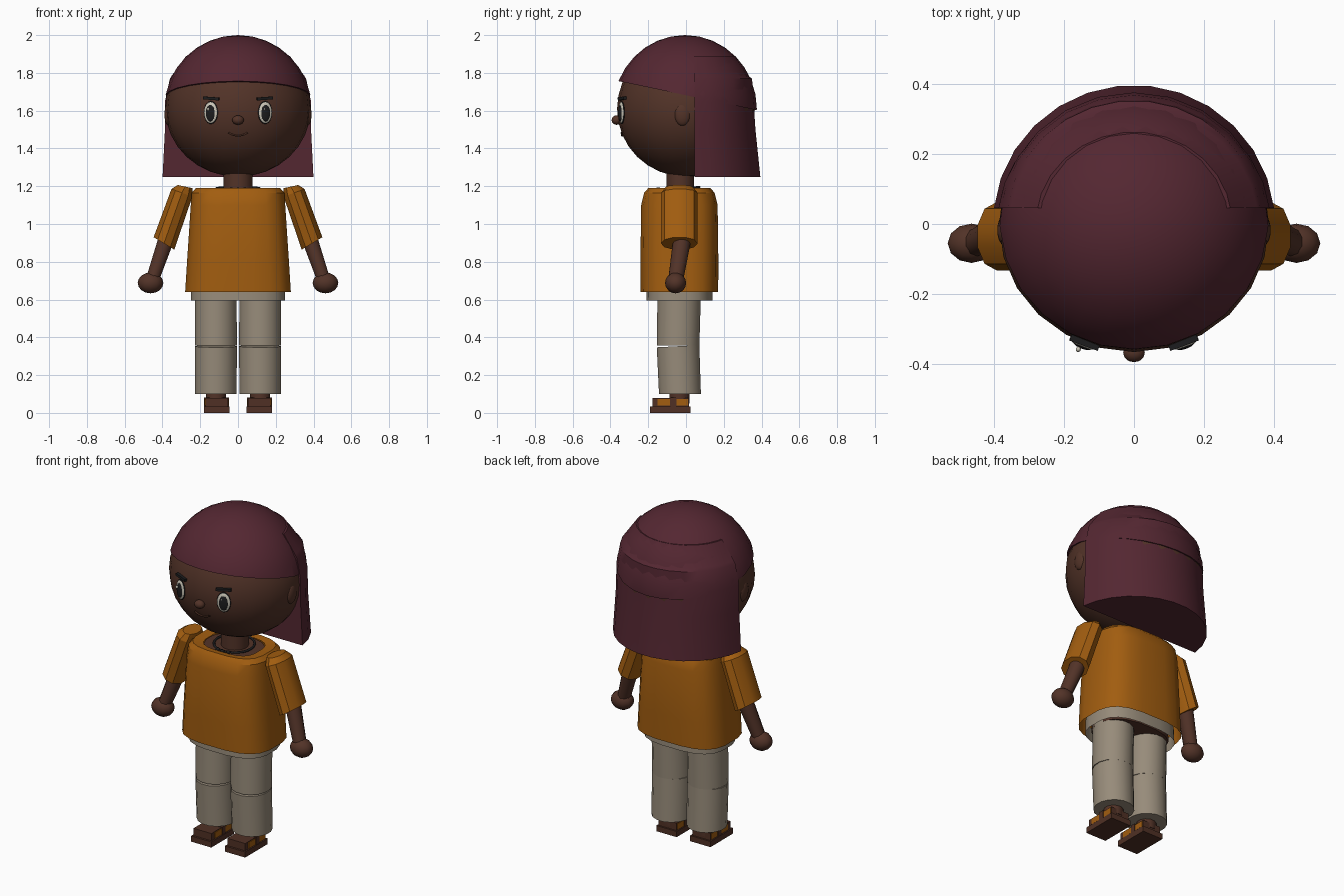
import bpy, bmesh
from math import sin, cos, pi, sqrt, copysign, radians
from mathutils import Vector, Euler

if "Cube" in bpy.data.objects:
    bpy.data.objects.remove(bpy.data.objects["Cube"])


def colour(name, r, g, b):
    m = bpy.data.materials.new(name)
    m.use_nodes = True
    m.diffuse_color = (r, g, b, 1)
    m.node_tree.nodes["Principled BSDF"].inputs["Base Color"].default_value = (r, g, b, 1)
    return m


SKIN = colour("brown skin", .085, .033, .021)
HAIR = colour("plum hair", .088, .02, .031)
SHIRT = colour("amber cloth", .36, .11, .005)
PANTS = colour("stone cloth", .31, .26, .195)
LEATHER = colour("brown leather", .08, .03, .018)
DARK = colour("charcoal", .012, .012, .013)
WHITE = colour("eye white", .6, .57, .48)


def finish(bm, name, mat, angle=40):
    bmesh.ops.recalc_face_normals(bm, faces=bm.faces)
    me = bpy.data.meshes.new(name)
    bm.to_mesh(me)
    bm.free()
    me.materials.append(mat)
    ob = bpy.data.objects.new(name, me)
    bpy.context.collection.objects.link(ob)
    bpy.ops.object.select_all(action='DESELECT')
    ob.select_set(True)
    bpy.context.view_layer.objects.active = ob
    if angle:
        bpy.ops.object.shade_smooth_by_angle(angle=radians(angle))
    return ob


def cut(bm, point, normal):
    """Keep the side the normal points to and close the hole."""
    geom = bm.verts[:] + bm.edges[:] + bm.faces[:]
    res = bmesh.ops.bisect_plane(bm, geom=geom, plane_co=point, plane_no=normal, clear_inner=True)
    edges = [e for e in res["geom_cut"] if isinstance(e, bmesh.types.BMEdge)]
    bmesh.ops.contextual_create(bm, geom=edges)


def tube(name, rings, mat, n=16, square=1, caps=True, front_cut=None, angle=40):
    """Loft rings of (centre, rx, ry, tilt x, tilt y in degrees)."""
    bm = bmesh.new()
    loops = []
    for c, rx, ry, *tilt in rings:
        tx, ty = tilt or (0, 0)
        rot = Euler((radians(tx), radians(ty), 0)).to_matrix()
        loop = []
        for i in range(n):
            a = 2 * pi * (i + .5) / n
            p = Vector((rx * copysign(abs(cos(a)) ** square, cos(a)),
                        ry * copysign(abs(sin(a)) ** square, sin(a)), 0))
            loop.append(bm.verts.new(Vector(c) + rot @ p))
        loops.append(loop)
    for a, b in zip(loops, loops[1:]):
        for i in range(n):
            j = (i + 1) % n
            bm.faces.new((a[i], a[j], b[j], b[i]))
    if caps:
        bm.faces.new(loops[0])
        bm.faces.new(loops[-1])
    if front_cut is not None:
        cut(bm, (0, front_cut, 0), (0, 1, 0))
    return finish(bm, name, mat, angle)


def ball(name, c, r, mat, yaw=0, roll=0, seg=24, rows=16, plane=None):
    bm = bmesh.new()
    bmesh.ops.create_uvsphere(bm, u_segments=seg, v_segments=rows, radius=1)
    rot = Euler((0, radians(roll), radians(yaw))).to_matrix()
    for v in bm.verts:
        v.co = Vector(c) + rot @ Vector((v.co.x * r[0], v.co.y * r[1], v.co.z * r[2]))
    if plane:
        cut(bm, *plane)
    return finish(bm, name, mat)


def box(name, x, y, z, mat, yaw=0, roll=0):
    """Box from (low, high) spans, turned about its centre."""
    bm = bmesh.new()
    bmesh.ops.create_cube(bm, size=1)
    spans = (x, y, z)
    mid = Vector([(a + b) / 2 for a, b in spans])
    rot = Euler((0, radians(roll), radians(yaw))).to_matrix()
    for v in bm.verts:
        v.co = mid + rot @ Vector([v.co[i] * abs(s[1] - s[0]) for i, s in enumerate(spans)])
    return finish(bm, name, mat, 0)


def strand(name, points, radius, mat):
    cu = bpy.data.curves.new(name, 'CURVE')
    cu.dimensions = '3D'
    cu.bevel_depth = radius
    cu.bevel_resolution = 1
    sp = cu.splines.new('POLY')
    sp.points.add(len(points) - 1)
    for p, co in zip(sp.points, points):
        p.co = (*co, 1)
    cu.materials.append(mat)
    ob = bpy.data.objects.new(name, cu)
    bpy.context.collection.objects.link(ob)


HZ = 1.61


def face_y(x, z):
    return -.365 * sqrt(1 - (x / .385) ** 2 - ((z - HZ) / .36) ** 2)


# Head, fringe cap and solid back hair
ball("head", (0, 0, HZ), (.385, .365, .36), SKIN)
ball("hair_cap", (0, -.005, HZ), (.39, .38, .39), HAIR, plane=((0, -.35, 1.755), (0, .21, 1)))
tube("back_hair", [((0, 0, 1.25), .402, .396), ((0, 0, 1.5), .39, .37),
                   ((0, 0, 1.65), .39, .36), ((0, 0, 1.77), .364, .352),
                   ((0, 0, 1.785), .355, .33), ((0, 0, 1.89), .28, .262)],
     HAIR, n=28, front_cut=.045)

# Face
ball("nose", (0, -.367, 1.55), (.031, .027, .025), SKIN, seg=12, rows=8)
strand("mouth", [(x, face_y(x, z) - .003, z) for x, z in
                 ((t * .0125, 1.467 + .016 * (t / 4) ** 2) for t in range(-4, 5))], .005, LEATHER)
for s, side in ((-1, "right"), (1, "left")):
    x, z = s * .143, 1.59
    y = face_y(x, z)
    out = Vector((s * .35, -.94, 0))
    for part, mat, rx, rz, lift, dx, dz in (
            ("eye_rim", DARK, .04, .061, .002, 0, 0),
            ("eye_white", WHITE, .036, .056, .006, 0, 0),
            ("pupil", DARK, .026, .044, .010, 0, -.003),
            ("eye_glint", WHITE, .007, .009, .016, -.010, .018)):
        c = Vector((x + dx, y - dx * s * .37, z + dz)) + out * lift
        ball(f"{side}_{part}", c, (rx, .008, rz), mat, yaw=20 * s, seg=20, rows=10)
    by = face_y(s * .14, 1.665)
    box(f"{side}_brow", (s * .14 - .043, s * .14 + .043), (by - .012, by + .012),
        (1.657, 1.672), DARK, yaw=20 * s, roll=-4 * s)
    ball(f"{side}_ear", (s * .368, -.018, 1.58), (.022, .044, .06), SKIN, seg=14, rows=10)

# Neck, torso and necklace
tube("neck", [((0, -.03, 1.14), .077, .075), ((0, -.03, 1.29), .077, .075)], SKIN)
tube("torso", [((0, -.035, .605), .225, .155), ((0, -.035, 1.1), .2, .16),
               ((0, -.035, 1.178), .17, .13)], SKIN, square=.8)
strand("necklace", [(.115 * cos(a), -.035 + .105 * sin(a), 1.187 + .008 * sin(a))
                    for a in (2 * pi * i / 24 for i in range(25))], .007, DARK)
for i in (-1, 0, 1):
    ball("necklace_bead", (i * .035, -.15 + abs(i) * .007, 1.182), (.012, .012, .012), DARK,
         seg=8, rows=6)

# Shirt and waistband
tube("shirt", [((0, -.035, .64), .282, .207), ((0, -.035, .8), .272, .208),
               ((0, -.035, 1.1), .252, .204), ((0, -.035, 1.165), .247, .188),
               ((0, -.035, 1.19), .225, .166), ((0, -.035, 1.184), .165, .125)],
     SHIRT, n=20, square=.65, caps=False, angle=30)
tube("waistband", [((0, -.035, .595), .252, .177), ((0, -.035, .68), .25, .175)],
     PANTS, n=20, square=.7, caps=False)

for s, side in ((-1, "right"), (1, "left")):
    # Sleeve, arm and hand
    tube(f"{side}_sleeve", [((s * .392, -.035, .897), .067, .097, 0, -31 * s),
                            ((s * .297, -.035, 1.165), .062, .097, 0, -20 * s),
                            ((s * .28, -.035, 1.198), .042, .07, 0, -12 * s)],
         SHIRT, n=10, angle=30)
    tube(f"{side}_arm", [((s * .455, -.055, .70), .036, .04, 0, -20 * s),
                         ((s * .38, -.02, .92), .044, .048, 0, -20 * s)], SKIN, n=10)
    ball(f"{side}_hand", (s * .463, -.055, .688), (.068, .056, .055), SKIN, seg=12, rows=8)

    # Trouser leg in two pieces with a knee crease
    x = s * .117
    tube(f"{side}_thigh", [((x, -.042, .358), .113, .115), ((x, -.036, .63), .112, .117)], PANTS)
    tube(f"{side}_shin", [((x, -.032, .1), .112, .113),
                          ((x, -.042, .353), .113, .115, 3, 0)], PANTS)
    tube(f"{side}_ankle", [((x, -.035, .05), .055, .055), ((x, -.035, .15), .055, .055)], SKIN, n=12)

    # Sandal with amber side panels
    f = s * .113
    box(f"{side}_sole", (f - .068, f + .068), (-.19, .025), (0, .034), LEATHER)
    box(f"{side}_foot", (f - .06, f + .06), (-.178, .015), (.03, .078), LEATHER)
    for k, span in enumerate(((-.15, -.085), (-.05, .01))):
        box(f"{side}_sandal_panel_{k}", (f - .064, f + .064), span, (.038, .074), SHIRT)
    box(f"{side}_strap", (f - .066, f + .066), (-.083, -.052), (.03, .082), LEATHER)
